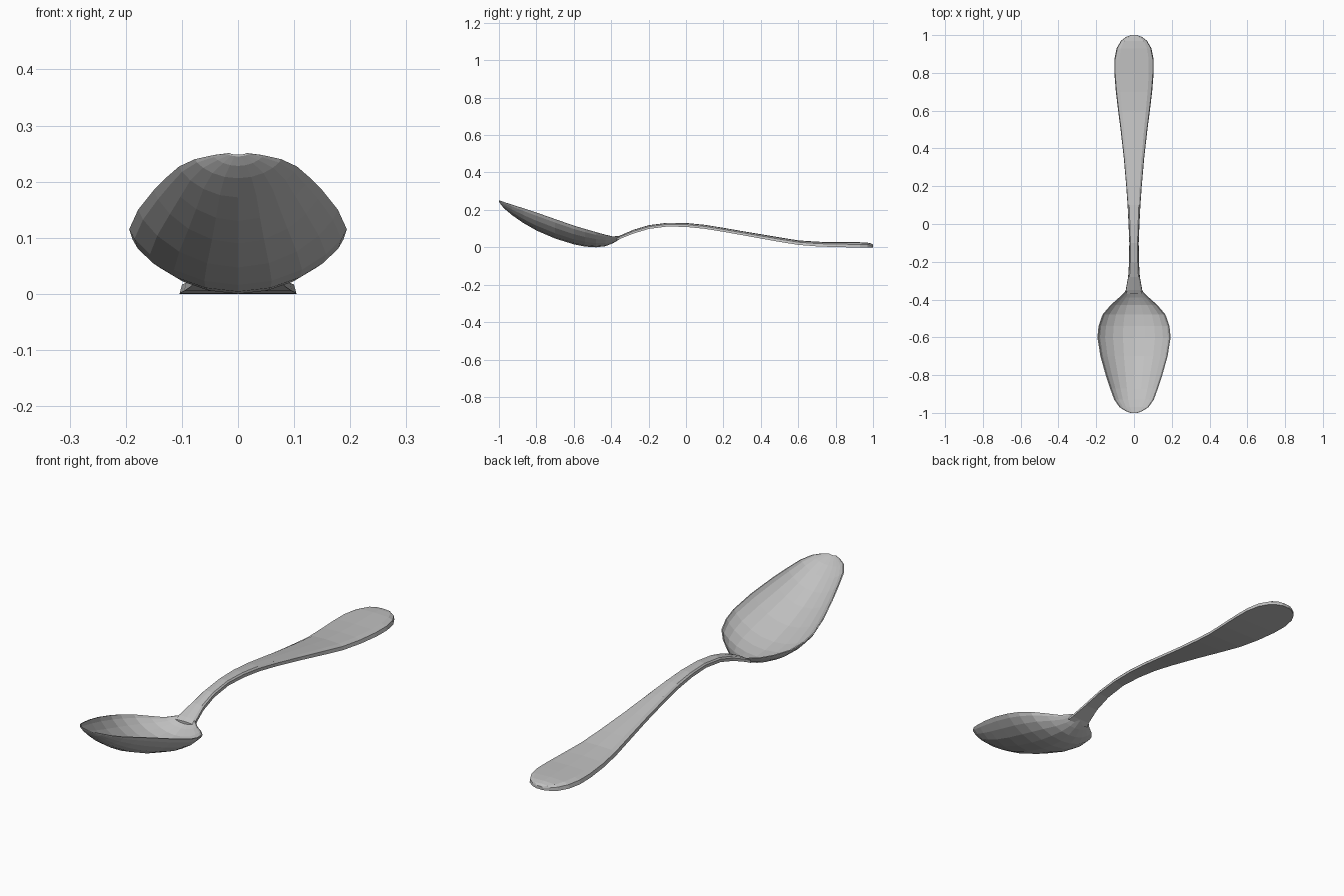
import bpy
import math

if "Cube" in bpy.data.objects:
    bpy.data.objects.remove(bpy.data.objects["Cube"], do_unlink=True)

steel = bpy.data.materials.new("brushed steel grey")
steel.use_nodes = True
GREY = (0.53, 0.53, 0.53, 1)
steel.diffuse_color = GREY
steel.node_tree.nodes["Principled BSDF"].inputs["Base Color"].default_value = GREY


def loft(name, rings):
    """Skin closed rings of equal length and cap both ends."""
    n = len(rings[0])
    verts = [p for ring in rings for p in ring]
    faces = [(r * n + i, r * n + (i + 1) % n, (r + 1) * n + (i + 1) % n, (r + 1) * n + i)
             for r in range(len(rings) - 1) for i in range(n)]
    last = (len(rings) - 1) * n
    faces += [tuple(reversed(range(n))), tuple(range(last, last + n))]
    mesh = bpy.data.meshes.new(name)
    mesh.from_pydata(verts, [], faces)
    mesh.materials.append(steel)
    obj = bpy.data.objects.new(name, mesh)
    bpy.context.collection.objects.link(obj)
    return obj


# Bowl: thin shell with a raised front tip
SEGMENTS = 10
WALL = 0.008


def bowl_ring(y, half_width, rim, bottom):
    us = [math.sin(math.pi * (i / SEGMENTS - 0.5)) for i in range(SEGMENTS + 1)]
    depth = rim - bottom
    wall = min(WALL, depth * 0.4)
    inner_width = max(half_width - 0.005, half_width * 0.6)

    def curve(u):
        return max(0, 1 - u * u) ** 0.75

    outer = [(half_width * u, y, rim - depth * curve(u)) for u in us]
    inner = [(inner_width * u, y, rim + 0.001 - (depth - wall) * curve(u)) for u in us]
    return outer + inner[::-1]


# y, half width, rim height, underside height
bowl_stations = [
    (-1.0, 0.02, 0.25, 0.245), (-0.99, 0.045, 0.247, 0.228), (-0.97, 0.077, 0.24, 0.206),
    (-0.93, 0.105, 0.227, 0.172), (-0.87, 0.127, 0.208, 0.13), (-0.8, 0.15, 0.185, 0.09),
    (-0.7, 0.178, 0.15, 0.047), (-0.6, 0.194, 0.115, 0.016), (-0.54, 0.188, 0.097, 0.004),
    (-0.48, 0.167, 0.08, 0.0), (-0.43, 0.125, 0.066, 0.006), (-0.39, 0.08, 0.057, 0.022),
    (-0.355, 0.045, 0.06, 0.043),
]
loft("spoon_bowl", [bowl_ring(*s) for s in bowl_stations])


# Handle: arched strip, flat underneath with bevelled upper edges
def handle_ring(y, w, top, bottom):
    shoulder = bottom + (top - bottom) * 0.6
    half = [(w, bottom), (w * 0.96, shoulder), (w * 0.75, top - (top - bottom) * 0.1)]
    right = [(x, y, z) for x, z in half]
    left = [(-x, y, z) for x, z in reversed(half)]
    return right + [(0, y, top)] + left


# y, half width, top height, underside height
handle_stations = [
    (-0.37, 0.052, 0.053, 0.036), (-0.35, 0.044, 0.064, 0.046), (-0.28, 0.031, 0.094, 0.074),
    (-0.2, 0.026, 0.118, 0.098), (-0.1, 0.025, 0.131, 0.111), (0.0, 0.029, 0.13, 0.109),
    (0.1, 0.034, 0.12, 0.099), (0.2, 0.041, 0.104, 0.083), (0.35, 0.054, 0.078, 0.056),
    (0.5, 0.071, 0.053, 0.029), (0.6, 0.084, 0.037, 0.013), (0.7, 0.096, 0.03, 0.005),
    (0.8, 0.104, 0.027, 0.001), (0.87, 0.104, 0.027, 0.0), (0.93, 0.092, 0.027, 0.0),
    (0.97, 0.069, 0.025, 0.0), (0.99, 0.042, 0.021, 0.0), (1.0, 0.016, 0.014, 0.0),
]
loft("spoon_handle", [handle_ring(*s)[::-1] for s in handle_stations])

# Make every surface face outward
import bmesh
for name in ("spoon_bowl", "spoon_handle"):
    mesh = bpy.data.objects[name].data
    bm = bmesh.new()
    bm.from_mesh(mesh)
    bmesh.ops.recalc_face_normals(bm, faces=bm.faces)
    bm.to_mesh(mesh)
    bm.free()
